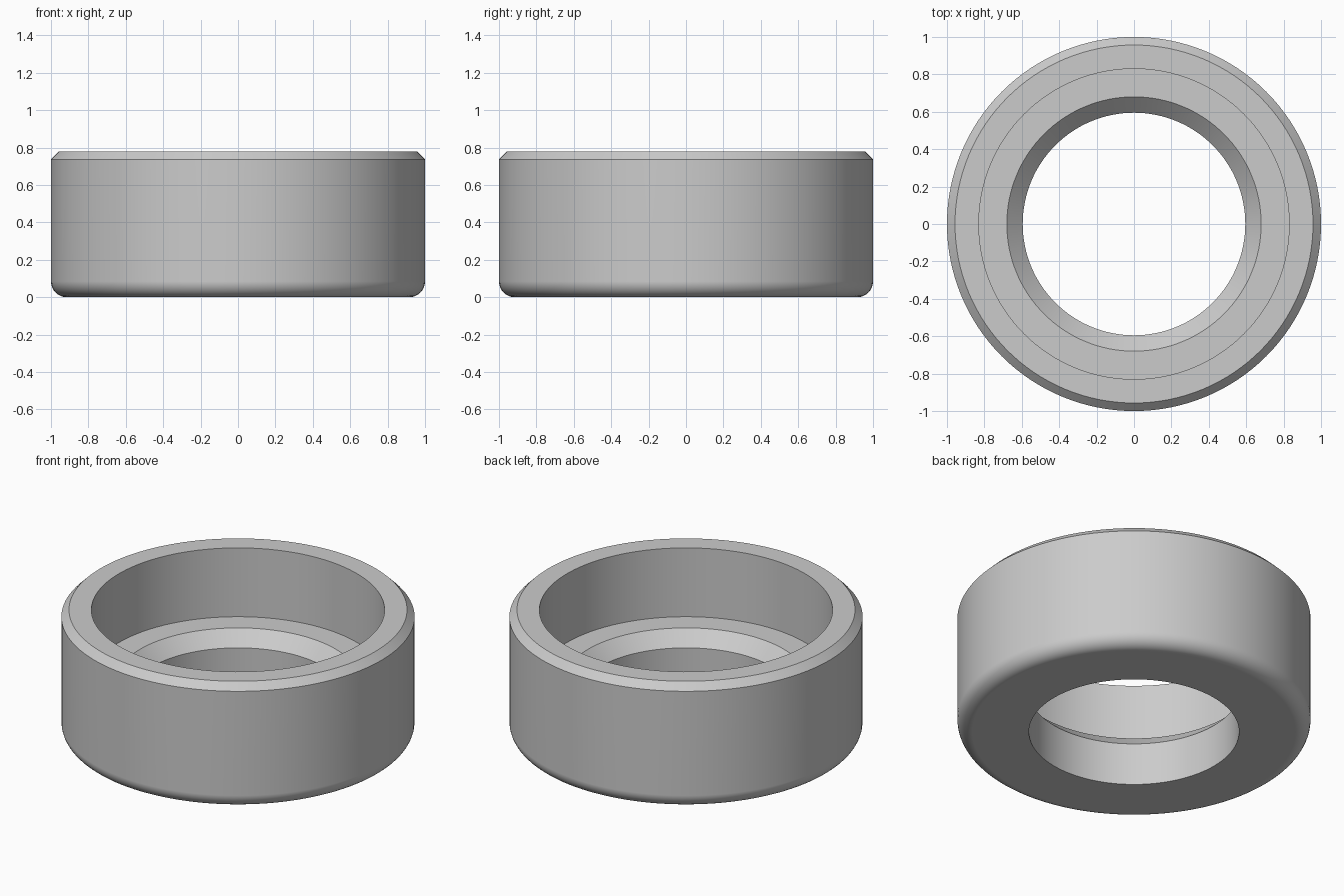
import bpy, bmesh, math

cube = bpy.data.objects.get("Cube")
if cube:
    bpy.data.objects.remove(cube, do_unlink=True)

SEGMENTS = 128
HEIGHT = 0.78
FILLET = 0.085
ARC_STEPS = 8

# Plain grey material
grey = bpy.data.materials.new("plain_grey")
grey.use_nodes = True
colour = (0.6, 0.6, 0.6, 1)
grey.diffuse_color = colour
grey.node_tree.nodes["Principled BSDF"].inputs["Base Color"].default_value = colour

# Cross-section (radius, height): bore, chamfered ledge, recess, rim, chamfer
profile = [(0.595, 0), (0.595, 0.265), (0.68, 0.35), (0.83, 0.35),
           (0.83, HEIGHT), (0.957, HEIGHT), (1, HEIGHT - 0.043)]
# Rounded lower outer edge
for i in range(ARC_STEPS + 1):
    a = math.pi / 2 * i / ARC_STEPS
    profile.append((1 - FILLET + FILLET * math.cos(a), FILLET - FILLET * math.sin(a)))

# Revolve the closed section into a ring
bm = bmesh.new()
verts = [bm.verts.new((r, 0, z)) for r, z in profile]
edges = [bm.edges.new((v, verts[(i + 1) % len(verts)])) for i, v in enumerate(verts)]
bmesh.ops.spin(bm, geom=verts + edges, cent=(0, 0, 0), axis=(0, 0, 1),
               angle=math.tau, steps=SEGMENTS, use_merge=False)
bmesh.ops.remove_doubles(bm, verts=bm.verts, dist=0.0005)
bmesh.ops.recalc_face_normals(bm, faces=bm.faces)
mesh = bpy.data.meshes.new("stepped_ring")
bm.to_mesh(mesh)
bm.free()
mesh.materials.append(grey)

ring = bpy.data.objects.new("stepped_ring", mesh)
bpy.context.collection.objects.link(ring)

# Smooth round walls with crisp machined edges
bpy.ops.object.select_all(action="DESELECT")
ring.select_set(True)
bpy.context.view_layer.objects.active = ring
bpy.ops.object.shade_smooth_by_angle(angle=math.radians(30))
weighted = ring.modifiers.new("even_shading", "WEIGHTED_NORMAL")
weighted.keep_sharp = True
